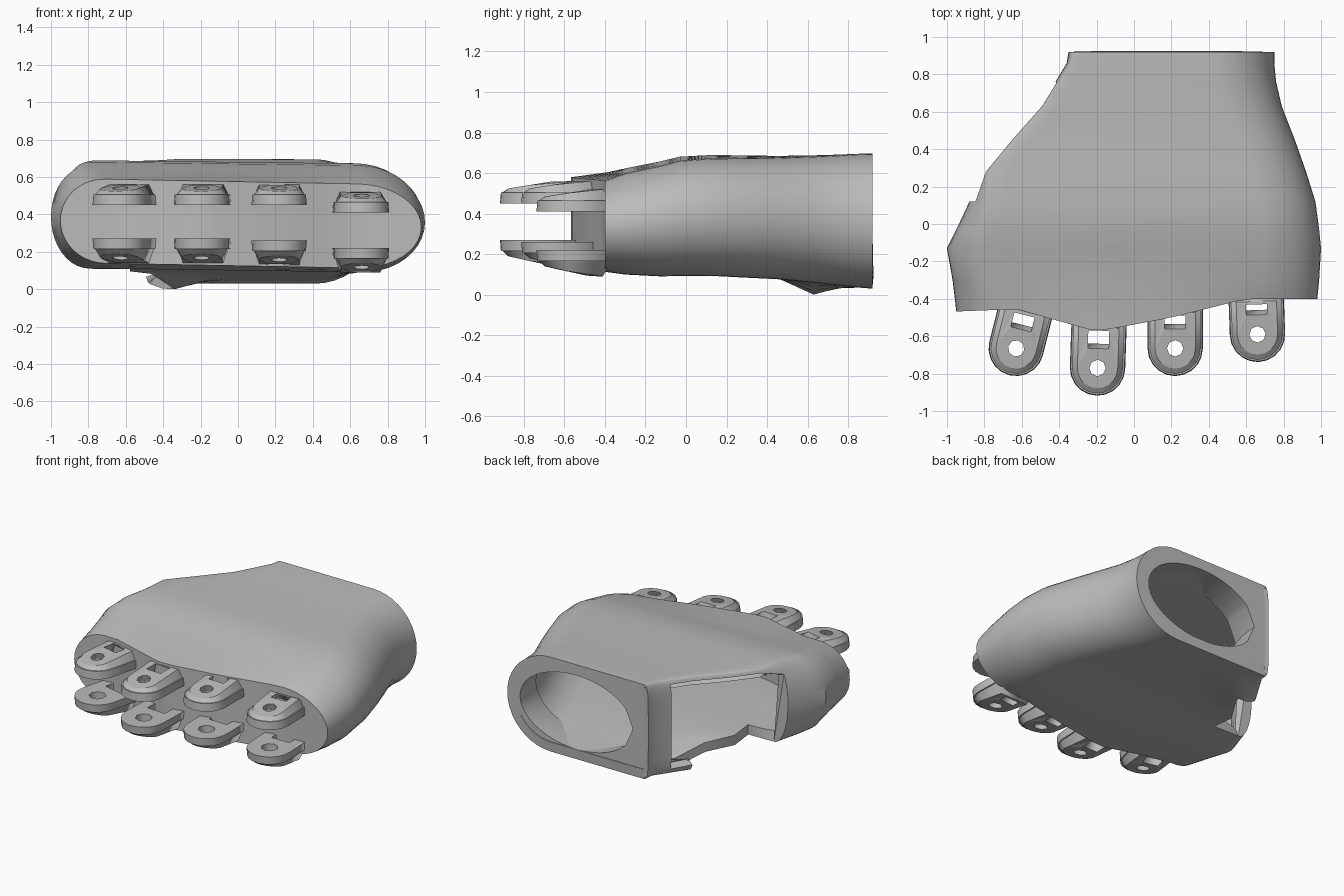
import bpy, bmesh, math
from mathutils import Matrix, Vector

if "Cube" in bpy.data.objects:
    bpy.data.objects.remove(bpy.data.objects["Cube"], do_unlink=True)

grey = bpy.data.materials.new("plain_grey")
grey.use_nodes = True
grey.diffuse_color = (0.5, 0.5, 0.5, 1)
grey.node_tree.nodes["Principled BSDF"].inputs["Base Color"].default_value = (0.5, 0.5, 0.5, 1)


def select(obj):
    bpy.ops.object.select_all(action='DESELECT')
    obj.select_set(True)
    bpy.context.view_layer.objects.active = obj


def add_mesh(name, bm):
    mesh = bpy.data.meshes.new(name)
    bm.to_mesh(mesh)
    bm.free()
    mesh.materials.append(grey)
    obj = bpy.data.objects.new(name, mesh)
    bpy.context.collection.objects.link(obj)
    select(obj)
    return obj


def interp(points, t):
    for (a, u), (b, v) in zip(points, points[1:]):
        if t <= b:
            return u + (v - u) * max(0, (t - a) / (b - a))
    return points[-1][1]


# Palm stations: y, left x, right x, bottom z, top z, left end radius
STATIONS = [
    (-0.45, -0.95, 0.98, 0.125, 0.575, 0.24),
    (-0.30, -0.97, 0.99, 0.11, 0.61, 0.22),
    (-0.13, -1.00, 1.00, 0.10, 0.645, 0.2),
    (-0.03, -0.95, 0.99, 0.10, 0.67, 0.15),
    (0.12, -0.88, 0.97, 0.10, 0.68, 0.11),
    (0.28, -0.80, 0.92, 0.09, 0.68, 0.03),
    (0.45, -0.66, 0.86, 0.08, 0.68, 0.03),
    (0.63, -0.50, 0.79, 0.06, 0.685, 0.03),
    (0.76, -0.42, 0.76, 0.045, 0.69, 0.03),
    (0.86, -0.36, 0.75, 0.035, 0.695, 0.03),
    (0.92, -0.35, 0.75, 0.03, 0.695, 0.03),
]
FRONT = [(-1, -0.47), (-0.63, -0.455), (-0.2, -0.575), (0.2, -0.5), (0.6, -0.4), (1, -0.4)]
ARC, FLAT = 10, 14


def upper_half(xl, xr, rl, rr=0.34):
    """Right tip to left tip, as (x, height fraction)."""
    pts = [(xr - rr + rr * math.cos(a), math.sin(a))
           for a in (math.pi / 2 * i / ARC for i in range(ARC + 1))]
    x0, x1 = xr - rr, xl + rl
    pts += [(x0 + (x1 - x0) * i / FLAT, 1) for i in range(1, FLAT)]
    pts += [(xl + rl - rl * math.sin(a), math.cos(a) ** (1 if rl > 0.1 else 0.3))
            for a in (math.pi / 2 * i / ARC for i in range(ARC))]
    return pts + [(xl, 0)]


def palm_point(x, f, row, front):
    y, _, _, zb, zt, _ = row
    z = (zb + zt) / 2 + f * (zt - zb) / 2 - 0.013 * x * (1 - y)
    if f < 0:  # heel swelling under the side opening
        z -= 0.065 * math.exp(-((x + 0.36) / 0.14) ** 2 - ((y - 0.64) / 0.1) ** 2)
    return Vector((x, interp(FRONT, x) if front else y, max(z, 0)))


# Palm shell, leaving out the slanted side opening and its notch in the underside
bm = bmesh.new()
rings = []
for k, row in enumerate(STATIONS):
    half = upper_half(row[1], row[2], row[5])
    loop = half + [(x, -f) for x, f in half[-2:0:-1]]
    rings.append([bm.verts.new(palm_point(x, f, row, k == 0)) for x, f in loop])
n = len(rings[0])
first = ARC + FLAT + 5
side = range(first, 3 * ARC + FLAT - 5)
notch = range(first, 3 * ARC + FLAT + 2)
for k, (a, b) in enumerate(zip(rings, rings[1:])):
    y = (STATIONS[k][0] + STATIONS[k + 1][0]) / 2
    cut = notch if 0.12 < y < 0.55 else side if 0.12 < y < 0.76 else ()
    for i in range(n):
        if i not in cut:
            j = (i + 1) % n
            bm.faces.new((a[i], a[j], b[j], b[i]))
# Web closing the front end of the side opening
bm.faces.new([rings[4][i] for i in range(first, 3 * ARC + FLAT + 1)])
# Front wall, in strips from the upper edge to the lower edge
r = rings[0]
for i in range(n // 2):
    quad = [r[i], r[i + 1], r[(n - i - 1) % n], r[(n - i) % n]]
    bm.faces.new(list(dict.fromkeys(quad)))
bmesh.ops.delete(bm, geom=[v for v in bm.verts if not v.link_faces], context='VERTS')
bmesh.ops.recalc_face_normals(bm, faces=bm.faces)
bm.normal_update()
if sum(f.normal.z for f in bm.faces if f.calc_center_median().z > 0.55) < 0:
    bmesh.ops.reverse_faces(bm, faces=bm.faces)
palm = add_mesh("palm_shell", bm)
solid = palm.modifiers.new("wall", 'SOLIDIFY')
solid.thickness, solid.offset = 0.07, -1
bpy.ops.object.modifier_apply(modifier="wall")
bpy.ops.object.shade_smooth_by_angle(angle=math.radians(35))

# Wrist lining: thickens the rim to an oval opening
bm = bmesh.new()
half = upper_half(-0.32, 0.72, 0.03)
outer = half + [(x, -f) for x, f in half[-2:0:-1]]
loops = [[(x, 0.921, 0.364 + 0.3 * f) for x, f in outer]]
for y, grow in ((0.921, 1), (0.8, 1.03), (0.68, 1.1)):
    ring = []
    for x, f in outer:
        a = math.atan2(0.3 * f, (x - 0.2) * 0.6)
        ring.append((0.21 + 0.44 * grow * math.cos(a), y, 0.36 + 0.26 * grow * math.sin(a)))
    loops.append(ring)
loops = [[bm.verts.new(p) for p in ring] for ring in loops]
for a, b in zip(loops, loops[1:]):
    for i in range(n):
        j = (i + 1) % n
        bm.faces.new((a[i], b[i], b[j], a[j]))
bmesh.ops.recalc_face_normals(bm, faces=bm.faces)
bm.normal_update()
if sum(f.normal.y for f in bm.faces) < 0:
    bmesh.ops.reverse_faces(bm, faces=bm.faces)
add_mesh("wrist_lining", bm)
bpy.ops.object.shade_smooth_by_angle(angle=math.radians(35))


# Finger hinge lugs: a flat outline with a pin hole and a slot, thinner at the tip
def plate(name, loops, z0, z1, taper, tip, matrix):
    curve = bpy.data.curves.new(name, 'CURVE')
    curve.dimensions, curve.fill_mode = '2D', 'BOTH'
    curve.extrude = 0.5
    for pts in loops:
        s = curve.splines.new('POLY')
        s.points.add(len(pts) - 1)
        for p, (x, y) in zip(s.points, pts):
            p.co = (x, y, 0, 1)
        s.use_cyclic_u = True
    obj = bpy.data.objects.new(name, curve)
    bpy.context.collection.objects.link(obj)
    select(obj)
    bpy.ops.object.convert(target='MESH')
    obj = bpy.context.view_layer.objects.active
    for v in obj.data.vertices:
        top = v.co.z > 0
        k = taper if top else 1
        rise = interp([(-0.15, tip), (0.15, 1)], v.co.y)
        v.co = matrix @ Vector((v.co.x * k, v.co.y * k, z0 + (z1 - z0) * rise * top))
    bm = bmesh.new()
    bm.from_mesh(obj.data)
    bmesh.ops.remove_doubles(bm, verts=bm.verts, dist=0.0001)
    bmesh.ops.recalc_face_normals(bm, faces=bm.faces)
    bm.to_mesh(obj.data)
    bm.free()
    obj.data.materials.clear()
    obj.data.materials.append(grey)


def tongue(w, back):
    arc = [(w * math.cos(a), w * math.sin(a))
           for a in (math.pi + math.pi * i / 10 for i in range(11))]
    return arc + [(w, back), (-w, back)]


def box(w, y0, y1):
    return [(-w, y0), (w, y0), (w, y1), (-w, y1)]


hole = [(0.055 * math.cos(i * math.pi / 4), 0.055 * math.sin(i * math.pi / 4)) for i in range(8)]
# Pin x, pin y, turn, reach back, lower inner z, upper inner z
LUGS = [(-0.63, -0.665, -14, 0.25, 0.27, 0.45), (-0.195, -0.77, -2, 0.27, 0.27, 0.45),
        (0.22, -0.665, 0, 0.24, 0.26, 0.45), (0.66, -0.59, 2, 0.22, 0.22, 0.41)]
for i, (x, y, turn, back, low, high) in enumerate(LUGS):
    place = Matrix.Translation((x, y, 0)) @ Matrix.Rotation(math.radians(turn), 4, 'Z')
    slot = box(0.07, 0.13, back - 0.02)
    for level, z, s, rise in (("lower", low, -1, 0.13), ("upper", high, 1, 0.11)):
        plate(f"{level}_lug_{i + 1}", [tongue(0.148, back), hole, slot],
              z, z + s * 0.055, 0.97, 1, place)
        plate(f"{level}_lug_boss_{i + 1}", [tongue(0.135, back), hole, slot],
              z + s * 0.055, z + s * rise, 0.8, 0.3, place)
